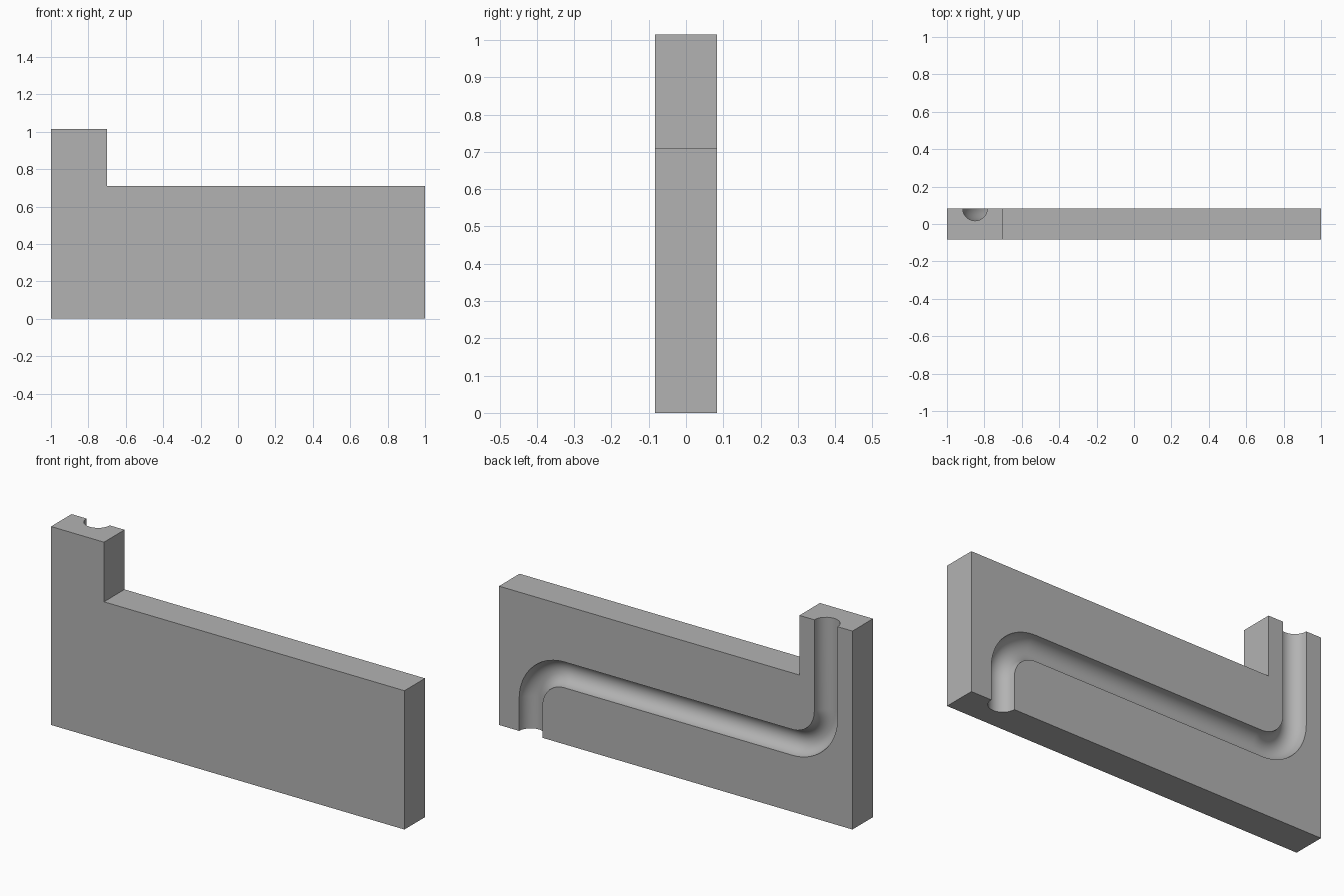
import bpy, bmesh, math
from mathutils import Vector

default = bpy.data.objects.get("Cube")
if default:
    bpy.data.objects.remove(default, do_unlink=True)

HALF_Y = 0.083
STEP_Z, TOP_Z = 0.71, 1.015
GROOVE_R, BEND_R = 0.066, 0.19

grey = bpy.data.materials.new("plain grey")
grey.use_nodes = True
colour = (0.45, 0.45, 0.45, 1)
grey.diffuse_color = colour
grey.node_tree.nodes["Principled BSDF"].inputs["Base Color"].default_value = colour


def add_object(name, mesh):
    obj = bpy.data.objects.new(name, mesh)
    bpy.context.collection.objects.link(obj)
    mesh.materials.clear()
    mesh.materials.append(grey)
    return obj


def mesh_from(name, bm):
    bmesh.ops.recalc_face_normals(bm, faces=bm.faces)
    mesh = bpy.data.meshes.new(name)
    bm.to_mesh(mesh)
    bm.free()
    return mesh


# L-shaped plate, extruded from its front outline
outline = [(-1, 0), (1, 0), (1, STEP_Z), (-0.7, STEP_Z), (-0.7, TOP_Z), (-1, TOP_Z)]
bm = bmesh.new()
face = bm.faces.new([bm.verts.new((x, -HALF_Y, z)) for x, z in outline])
moved = bmesh.ops.extrude_face_region(bm, geom=[face])["geom"]
bmesh.ops.translate(bm, vec=(0, 2 * HALF_Y, 0),
                    verts=[v for v in moved if isinstance(v, bmesh.types.BMVert)])
plate = add_object("grooved_plate", mesh_from("grooved_plate", bm))


# Round groove cutter, swept along an S-shaped path with two bends
def bend(cx, cz, start, end, steps=20):
    angles = [math.radians(start + (end - start) * i / steps) for i in range(steps + 1)]
    return [(cx + BEND_R * math.cos(a), cz + BEND_R * math.sin(a)) for a in angles]


mid_z, inlet_x, outlet_x = 0.355, -0.85, 0.82
path = [(inlet_x, TOP_Z + 0.1)]
path += bend(inlet_x + BEND_R, mid_z + BEND_R, 180, 270)
path += bend(outlet_x - BEND_R, mid_z - BEND_R, 90, 0)
path += [(outlet_x, -0.1)]

curve = bpy.data.curves.new("groove_path", "CURVE")
curve.dimensions = "3D"
curve.bevel_depth = GROOVE_R
curve.bevel_resolution = 10
curve.use_fill_caps = True
spline = curve.splines.new("POLY")
spline.points.add(len(path) - 1)
for point, (x, z) in zip(spline.points, path):
    point.co = (x, HALF_Y, z, 1)
path_obj = bpy.data.objects.new("groove_path", curve)
bpy.context.collection.objects.link(path_obj)
bpy.context.view_layer.update()
graph = bpy.context.evaluated_depsgraph_get()
tube = bpy.data.meshes.new_from_object(path_obj.evaluated_get(graph))
bpy.data.objects.remove(path_obj, do_unlink=True)
bm = bmesh.new()
bm.from_mesh(tube)
bmesh.ops.remove_doubles(bm, verts=bm.verts, dist=0.0001)
cutters = [add_object("groove_cutter", mesh_from("groove_cutter", bm))]

# Two through-hole cutters
for side, x in (("right", -0.345), ("left", 0.16)):
    bm = bmesh.new()
    bmesh.ops.create_cone(bm, cap_ends=True, segments=48, radius1=0.058,
                          radius2=0.058, depth=0.5)
    for v in bm.verts:
        v.co = Vector((v.co.x + x, v.co.z, v.co.y + 0.155))
    name = side + "_hole_cutter"
    cutters.append(add_object(name, mesh_from(name, bm)))

# Cut the groove and holes, then drop the cutters
bpy.ops.object.select_all(action="DESELECT")
plate.select_set(True)
bpy.context.view_layer.objects.active = plate
for cutter in cutters:
    cutter.hide_render = True
    cut = plate.modifiers.new(cutter.name, "BOOLEAN")
    cut.operation = "DIFFERENCE"
    cut.solver = "EXACT"
    cut.object = cutter
    bpy.ops.object.modifier_apply(modifier=cut.name)
    bpy.data.objects.remove(cutter, do_unlink=True)

bpy.ops.object.shade_smooth_by_angle(angle=math.radians(30))
